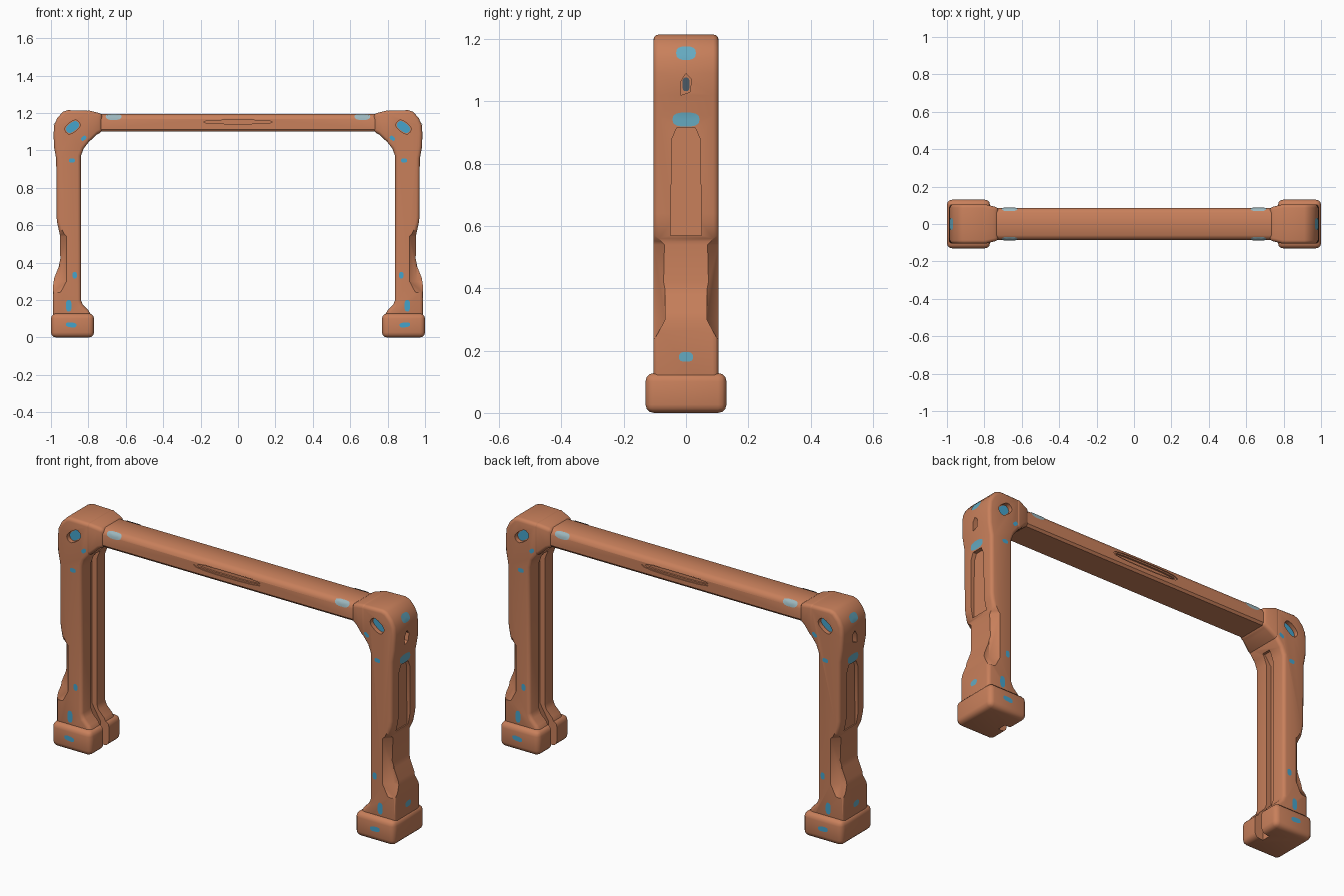
import bpy, bmesh, math
from mathutils import Vector

if "Cube" in bpy.data.objects:
    bpy.data.objects.remove(bpy.data.objects["Cube"])


def material(name, rgb):
    m = bpy.data.materials.new(name)
    m.diffuse_color = (*rgb, 1)
    m.use_nodes = True
    m.node_tree.nodes["Principled BSDF"].inputs["Base Color"].default_value = m.diffuse_color
    return m


CLAY = material("clay orange", (0.58, 0.215, 0.105))
BLUE = material("bright blue", (0.06, 0.37, 0.60))
SOFT = material("soft blue", (0.13, 0.40, 0.53))
PALE = material("pale grey blue", (0.33, 0.47, 0.51))
DARK = material("dark slate", (0.07, 0.10, 0.13))


def add_object(name, bm, mat=CLAY):
    me = bpy.data.meshes.new(name)
    bm.to_mesh(me)
    bm.free()
    me.materials.append(mat)
    ob = bpy.data.objects.new(name, me)
    bpy.context.collection.objects.link(ob)
    return ob


def activate(ob):
    bpy.ops.object.select_all(action='DESELECT')
    bpy.context.view_layer.objects.active = ob
    ob.select_set(True)


def apply_mod(ob, kind, **settings):
    activate(ob)
    m = ob.modifiers.new(kind.title(), kind)
    for k, v in settings.items():
        setattr(m, k, v)
    bpy.ops.object.modifier_apply(modifier=m.name)


def bevel(ob, width, angle=60, segments=3):
    apply_mod(ob, 'BEVEL', width=width, segments=segments,
              limit_method='ANGLE', angle_limit=math.radians(angle))


def loft(name, rings):
    """Closed solid through rings of equal length."""
    bm = bmesh.new()
    loops = [[bm.verts.new(p) for p in r] for r in rings]
    n = len(loops[0])
    for a, b in zip(loops, loops[1:]):
        for i in range(n):
            j = (i + 1) % n
            bm.faces.new((a[i], a[j], b[j], b[i]))
    bm.faces.new(loops[0])
    bm.faces.new(loops[-1])
    bmesh.ops.recalc_face_normals(bm, faces=bm.faces)
    return add_object(name, bm)


def prism_y(name, pts, y0, y1):
    return loft(name, [[(x, y, z) for x, z in pts] for y in (y0, y1)])


def prism_x(name, pts, x0, x1):
    return loft(name, [[(x, y, z) for y, z in pts] for x in (x0, x1)])


def cut(ob, cutter):
    cutter.hide_render = True
    apply_mod(ob, 'BOOLEAN', object=cutter, operation='DIFFERENCE', solver='EXACT')


def drop(*obs):
    for o in obs:
        bpy.data.objects.remove(o, do_unlink=True)


def oval(cx, cz, w, h, tilt=0, n=14):
    out = []
    for i in range(n):
        t = 2 * math.pi * i / n
        a, b = math.cos(t), math.sin(t)
        u = math.copysign(abs(a) ** 0.75, a) * w / 2
        v = math.copysign(abs(b) ** 0.75, b) * h / 2
        out.append((cx + u * math.cos(tilt) - v * math.sin(tilt),
                    cz + u * math.sin(tilt) + v * math.cos(tilt)))
    return out


def decal(name, target, origin, direction, w, h, mat, tilt=0):
    """Thin coloured patch laid onto the target surface by ray casting."""
    d = Vector(direction).normalized()
    side = d.cross(Vector((0, 0, 1))).normalized()
    up = side.cross(d)
    bm = bmesh.new()

    def hit(u, v):
        ok, loc, nor, _ = target.ray_cast(Vector(origin) + side * u + up * v, d)
        return bm.verts.new(loc - d * 0.003) if ok else None

    mid = hit(0, 0)
    inner = [hit(u / 2, v / 2) for u, v in oval(0, 0, w, h, tilt)]
    outer = [hit(u, v) for u, v in oval(0, 0, w, h, tilt)]
    for i in range(len(outer)):
        j = (i + 1) % len(outer)
        for f in ((mid, inner[i], inner[j]), (inner[i], outer[i], outer[j], inner[j])):
            if all(f):
                bm.faces.new(f)
    bm.normal_update()
    for f in bm.faces:
        if f.normal.dot(d) > 0:
            f.normal_flip()
    return add_object(name, bm, mat)


# Upright with corner block on top, drawn in front profile
leg = prism_y("leg_post", [
    (0.84, 0.20), (0.84, 0.97), (0.825, 1.01), (0.79, 1.055), (0.79, 1.212), (0.91, 1.215),
    (0.935, 1.207), (0.965, 1.175), (0.982, 1.14), (0.986, 1.09), (0.984, 1.02),
    (0.972, 0.955), (0.970, 0.64), (0.966, 0.61), (0.953, 0.55), (0.950, 0.42),
    (0.958, 0.38), (0.982, 0.32), (0.990, 0.27), (0.990, 0.04),
    (0.78, 0.04), (0.78, 0.11), (0.80, 0.145), (0.83, 0.175)], -0.105, 0.105)
bevel(leg, 0.018)

# Foot block
foot = loft("foot", [[(0.77, -0.13, z), (1.0, -0.13, z), (1.0, 0.13, z), (0.77, 0.13, z)]
                     for z in (0, 0.128)])
bevel(foot, 0.027)

# Collar between corner block and beam
collar = loft("corner_collar", [[(x, -y, zb), (x, y, zb), (x, y, zt), (x, -y, zt)]
              for x, y, zb, zt in ((0.725, 0.089, 1.10, 1.195), (0.755, 0.095, 1.085, 1.203),
                                   (0.795, 0.105, 1.047, 1.213), (0.82, 0.105, 1.04, 1.213))])
bevel(collar, 0.018)

# Crossbeam with softened edges
beam = prism_x("crossbeam", [(-0.075, 1.10), (0.075, 1.10), (0.085, 1.112), (0.085, 1.168),
               (0.078, 1.184), (0.060, 1.195), (-0.060, 1.195), (-0.078, 1.184),
               (-0.085, 1.168), (-0.085, 1.112)], -0.80, 0.80)

# Groove down the inner side of leg and foot
groove = prism_y("groove_cutter", [(0.6, -0.1), (0.82, -0.1), (0.82, 0.12), (0.868, 0.2),
                 (0.868, 0.97), (0.83, 1.02), (0.6, 1.02)], -0.024, 0.024)
cut(leg, groove)
cut(foot, groove)

# Channel in the outer side and diamond hole above it
channel = prism_x("channel_cutter", [(-0.05, 0.57), (0.05, 0.57), (0.045, 0.88), (0.03, 0.915),
                  (-0.03, 0.915), (-0.045, 0.88)], 0.951, 1.1)
diamond = prism_x("diamond_cutter", [(-0.018, 1.02), (0.012, 1.03), (0.018, 1.07),
                  (0.0, 1.09), (-0.016, 1.065)], 0.955, 1.1)
cut(leg, channel)
cut(leg, diamond)
drop(groove, channel, diamond)

for s in (-1, 1):
    # Chamfers of the lower waist, tapering out at both ends
    waist = loft("waist_cutter", [[(0.915 + o, s * 0.107, z), (0.955 + o, s * (0.067 + o), z),
                                   (1.1, s * 0.067, z), (1.1, s * 0.2, z), (0.915 + o, s * 0.2, z)]
                                  for z, o in ((0.24, 0.032), (0.30, 0.0), (0.54, 0.0), (0.60, 0.03))])
    # Slanted oval socket in the corner block
    socket = prism_y("socket_cutter", oval(0.885, 1.125, 0.088, 0.054, -0.65), s * 0.082, s * 0.2)
    cut(leg, waist)
    cut(leg, socket)
    # Long grip slot in the beam, shallow rim plus deeper core
    rim = prism_y("slot_rim_cutter", oval(0, 1.152, 0.40, 0.036), s * 0.080, s * 0.2)
    core = prism_y("slot_core_cutter", oval(0, 1.152, 0.37, 0.020), s * 0.070, s * 0.2)
    cut(beam, rim)
    cut(beam, core)
    drop(waist, socket, rim, core)

mirrored = [leg, foot, collar]

# Blue spots on the front and back faces
for s, where in ((-1, "front"), (1, "back")):
    into = (0, -s, 0)
    for part, target, x, z, w, h, tilt in (
            ("socket_lens", leg, 0.885, 1.125, 0.078, 0.046, -0.65),
            ("corner_spot", leg, 0.825, 1.065, 0.032, 0.020, -0.7),
            ("upper_spot", leg, 0.888, 0.946, 0.034, 0.022, 0),
            ("lower_spot", leg, 0.873, 0.333, 0.024, 0.036, 0),
            ("ankle_spot", leg, 0.905, 0.170, 0.030, 0.062, 0),
            ("foot_spot", foot, 0.892, 0.067, 0.058, 0.026, 0.1)):
        mirrored.append(decal(f"{part}_{where}", target, (x, s * 0.5, z), into,
                              w, h, BLUE, tilt * -s))
    # Pale marker on the beam shoulder
    mirrored.append(decal(f"beam_marker_{where}", beam, (0.665, s * 0.38, 1.48),
                          (0, -s, -1), 0.085, 0.036, PALE))

# Markers on the outer sides
for part, z, w, h, mat in (("outer_top_marker", 1.155, 0.064, 0.044, SOFT),
                           ("outer_mid_marker", 0.942, 0.088, 0.046, SOFT),
                           ("outer_low_marker", 0.18, 0.046, 0.032, SOFT),
                           ("diamond_floor", 1.055, 0.024, 0.045, DARK)):
    mirrored.append(decal(part, leg, (1.5, 0, z), (-1, 0, 0), w, h, mat))

# Mirror to the other side and smooth the rounded parts
for ob in mirrored:
    apply_mod(ob, 'MIRROR', use_axis=(True, False, False), use_clip=False, use_mirror_merge=False)
for ob in mirrored + [beam]:
    activate(ob)
    bpy.ops.object.shade_smooth_by_angle(angle=math.radians(38))
